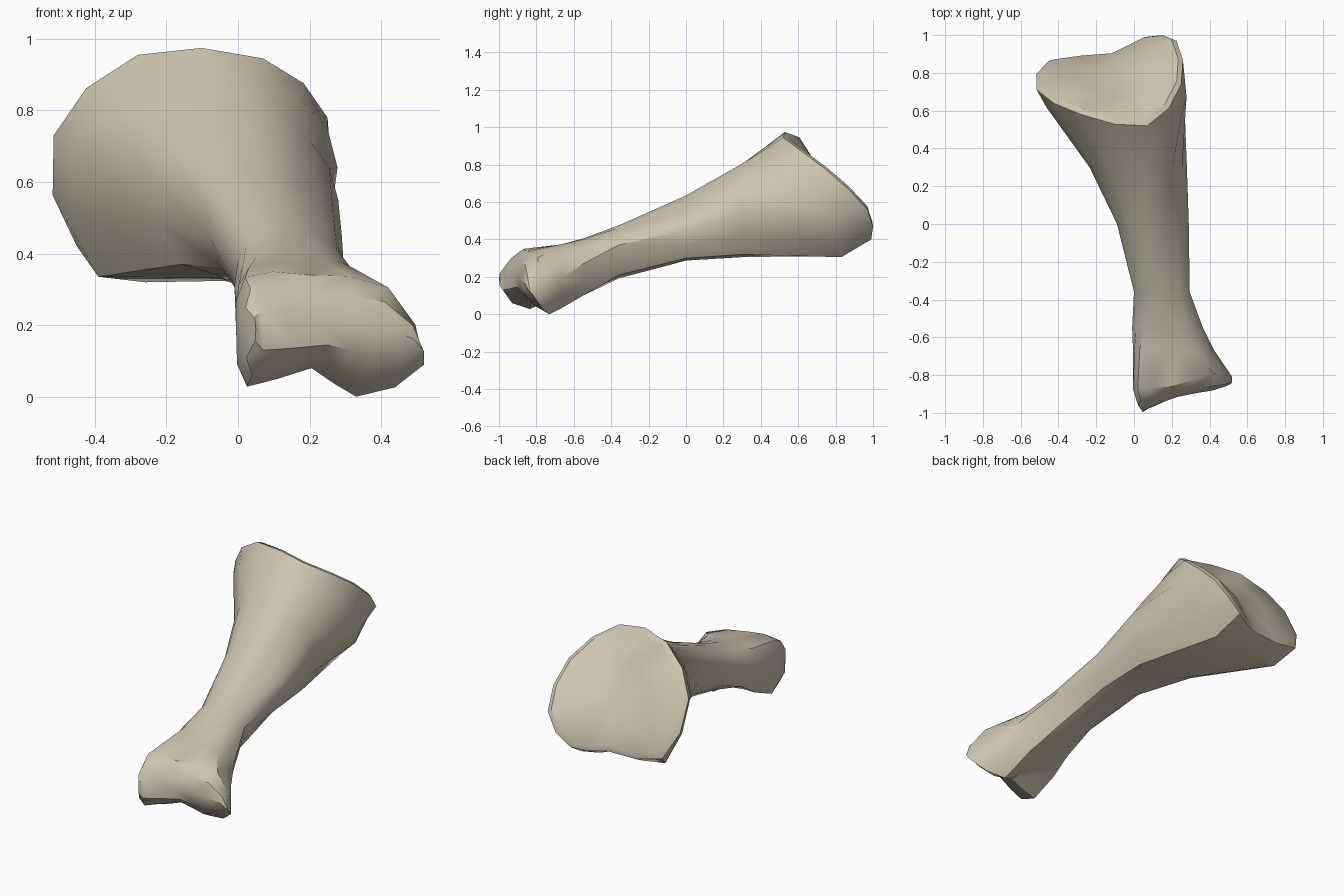
import bpy
import bmesh
from math import radians
from mathutils import Vector

cube = bpy.data.objects.get("Cube")
if cube:
    bpy.data.objects.remove(cube, do_unlink=True)


def flat_ring(y, *points):
    """Cross-section of the shaft, square to y."""
    return [Vector((x, y, z)) for x, z in points]


def tilted_ring(*points):
    """Cross-section whose points sit at different depths."""
    return [Vector(p) for p in points]


def rounded(ring):
    """Add a curved midpoint between each pair of ring points."""
    result, count = [], len(ring)
    for i, point in enumerate(ring):
        before, after, beyond = ring[i - 1], ring[(i + 1) % count], ring[(i + 2) % count]
        result += [point, ((point + after) * 9 - before - beyond) / 16]
    return result


def toward(ring, target, amount):
    return [p.lerp(target, amount) for p in ring]


# Rings run from the upper left, over the top ridge and down the +x side
knuckle_crease = tilted_ring(
    (.065, -.98, .24), (.23, -.915, .21), (.42, -.88, .19), (.515, -.845, .135),
    (.38, -.865, .115), (.25, -.905, .145), (.07, -.98, .13), (.05, -1, .19))
knuckle_front = tilted_ring(
    (.035, -.935, .3), (.21, -.9, .285), (.41, -.86, .265), (.52, -.835, .125),
    (.34, -.81, .045), (.225, -.87, .11), (.04, -.93, .06), (.03, -.97, .18))
knuckle_back = tilted_ring(
    (.02, -.87, .335), (.2, -.86, .34), (.42, -.79, .305), (.52, -.81, .09),
    (.33, -.73, 0), (.205, -.82, .08), (.025, -.835, .028), (-.005, -.87, .18))
knuckle_neck = flat_ring(
    -.67, (.03, .36), (.17, .37), (.33, .355), (.425, .19),
    (.32, .03), (.18, .11), (.02, .1), (-.005, .25))
lower_shaft = flat_ring(
    -.55, (.05, .39), (.16, .405), (.28, .38), (.365, .27),
    (.3, .1), (.15, .15), (.02, .18), (-.01, .31))
slim_shaft = flat_ring(
    -.36, (.06, .455), (.15, .475), (.24, .44), (.295, .37),
    (.24, .21), (.12, .2), (.02, .26), (0, .38))
middle_shaft = flat_ring(
    0, (-.03, .61), (.1, .635), (.22, .54), (.29, .45),
    (.22, .3), (.08, .3), (-.045, .36), (-.09, .53))
upper_shaft = flat_ring(
    .3, (-.13, .77), (.07, .805), (.205, .71), (.28, .55),
    (.21, .32), (.04, .325), (-.16, .37), (-.235, .61))
flare = tilted_ring(
    (-.22, .46, .87), (.06, .43, .885), (.25, .57, .75), (.262, .77, .52),
    (.1, .83, .305), (-.11, .77, .345), (-.39, .75, .335), (-.465, .62, .7))
head_rim = tilted_ring(
    (-.28, .58, .955), (.07, .52, .945), (.25, .74, .78), (.225, .97, .56),
    (.06, .99, .4), (-.12, .9, .39), (-.45, .865, .42), (-.515, .71, .73))

rings = [rounded(r) for r in (
    knuckle_crease, knuckle_front, knuckle_back, knuckle_neck, lower_shaft,
    slim_shaft, middle_shaft, upper_shaft, flare, head_rim)]

# Joint face of the head: narrow bevelled lip, then a shallow face
centre = sum(rings[-1], Vector()) / len(rings[-1])
lip = [p + Vector((0, .012, .012)) for p in toward(rings[-1], centre, .07)]
rings += [lip, toward(lip, centre, .5)]

# Skin the rings into one closed bone
bm = bmesh.new()
loops = [[bm.verts.new(p) for p in ring] for ring in rings]
count = len(loops[0])
for a, b in zip(loops, loops[1:]):
    for i in range(count):
        j = (i + 1) % count
        bm.faces.new((a[i], a[j], b[j], b[i]))

# Head centre closed by a fan
hub = bm.verts.new(centre)
for i in range(count):
    bm.faces.new((loops[-1][i], loops[-1][(i + 1) % count], hub))

# Knuckle tip closed by strips across its crease
tip, start = loops[0], count - 2
for k in range(count // 2):
    strip = [tip[(start + k) % count], tip[(start + k + 1) % count],
             tip[(start - k - 1) % count], tip[(start - k) % count]]
    bm.faces.new(list(dict.fromkeys(strip)))

bmesh.ops.recalc_face_normals(bm, faces=bm.faces)
mesh = bpy.data.meshes.new("leg_bone")
bm.to_mesh(mesh)
bm.free()
bone = bpy.data.objects.new("leg_bone", mesh)
bpy.context.collection.objects.link(bone)

# Pale bone colour
colour = (.6, .555, .43, 1)
material = bpy.data.materials.new("pale_bone")
material.use_nodes = True
material.diffuse_color = colour
material.node_tree.nodes["Principled BSDF"].inputs["Base Color"].default_value = colour
mesh.materials.append(material)

# Smooth surface with crisp ridges
bpy.ops.object.select_all(action="DESELECT")
bone.select_set(True)
bpy.context.view_layer.objects.active = bone
bpy.ops.object.shade_smooth_by_angle(angle=radians(35))
